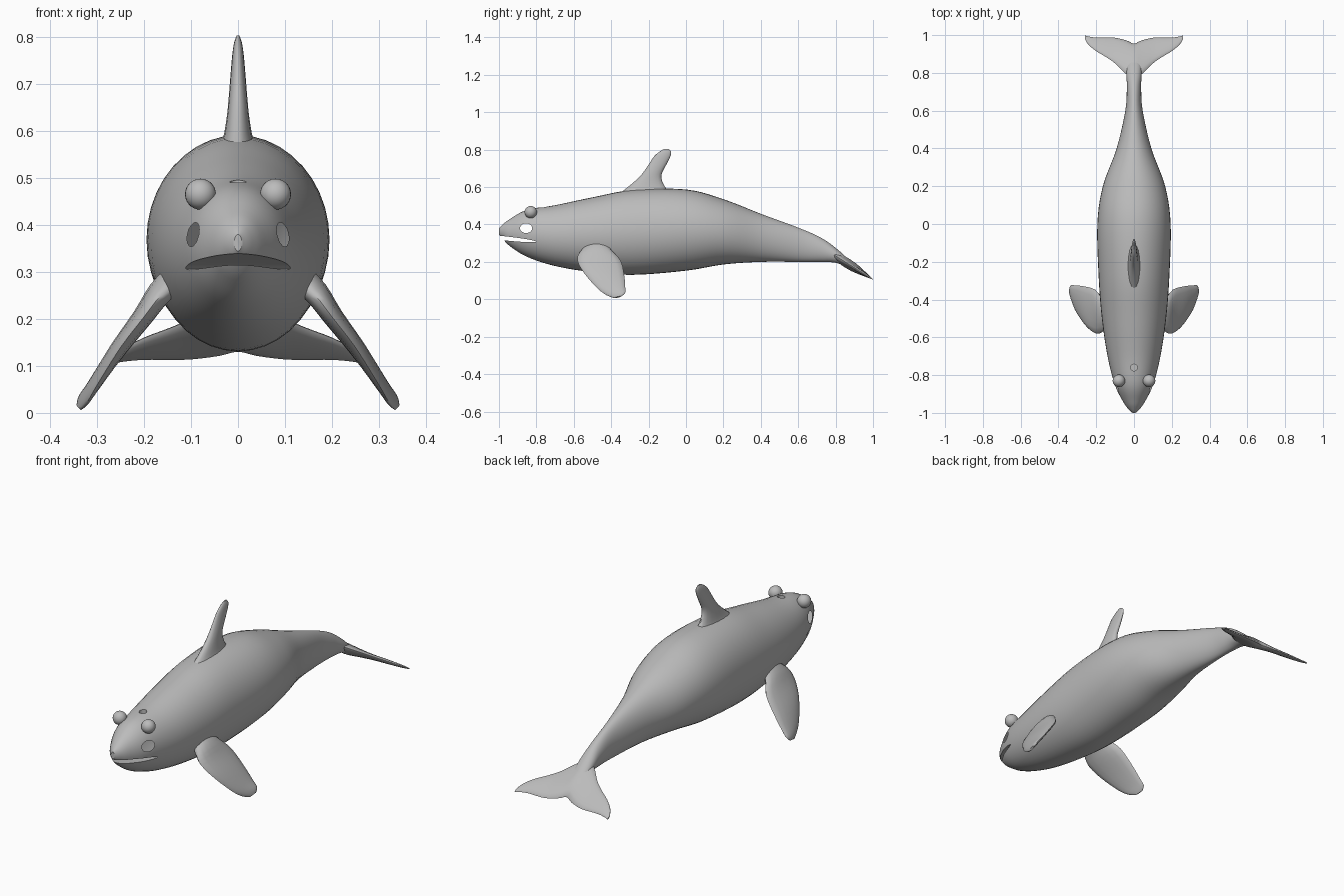
import bpy, bmesh, math
from mathutils import Vector

if "Cube" in bpy.data.objects:
    bpy.data.objects.remove(bpy.data.objects["Cube"])

grey = bpy.data.materials.new("soft grey")
grey.use_nodes = True
grey.diffuse_color = (0.5, 0.5, 0.5, 1)
grey.node_tree.nodes["Principled BSDF"].inputs["Base Color"].default_value = (0.5, 0.5, 0.5, 1)


def spline(rows, steps):
    """Smoothly interpolate rows of numbers."""
    pts = [Vector(r) for r in rows]
    out = []
    for i in range(len(pts) - 1):
        a, b, c, d = pts[max(i - 1, 0)], pts[i], pts[i + 1], pts[min(i + 2, len(pts) - 1)]
        for k in range(steps):
            t = k / steps
            out.append(0.5 * (2 * b + (c - a) * t + (2 * a - 5 * b + 4 * c - d) * t ** 2
                              + (3 * b - a - 3 * c + d) * t ** 3))
    return out + [pts[-1]]


def loft(name, rings):
    """Skin closed rings of points and cap both ends."""
    bm = bmesh.new()
    loops = [[bm.verts.new(p) for p in ring] for ring in rings]
    n = len(loops[0])
    for a, b in zip(loops, loops[1:]):
        for i in range(n):
            j = (i + 1) % n
            bm.faces.new((a[i], a[j], b[j], b[i]))
    bm.faces.new(loops[0])
    bm.faces.new(loops[-1])
    bmesh.ops.recalc_face_normals(bm, faces=bm.faces)
    mesh = bpy.data.meshes.new(name)
    bm.to_mesh(mesh)
    bm.free()
    mesh.materials.append(grey)
    ob = bpy.data.objects.new(name, mesh)
    bpy.context.collection.objects.link(ob)
    return ob


def ellipse(centre, u, v, n):
    return [centre + u * math.cos(math.tau * i / n) + v * math.sin(math.tau * i / n)
            for i in range(n)]


def fin(name, sections, normal, steps=3, n=16):
    """Sections hold leading point, trailing point and half thickness."""
    normal = Vector(normal).normalized()
    rings = []
    for s in spline([(*a, *b, t) for a, b, t in sections], steps):
        lead, trail = Vector(s[0:3]), Vector(s[3:6])
        rings.append(ellipse((lead + trail) / 2, (lead - trail) / 2, normal * s[6], n))
    return loft(name, rings)


def smooth(ob, degrees=40):
    bpy.ops.object.select_all(action="DESELECT")
    ob.select_set(True)
    bpy.context.view_layer.objects.active = ob
    bpy.ops.object.shade_smooth_by_angle(angle=math.radians(degrees))


# Body: y, top, bottom, half width
profile = [
    (-1.0, .38, .345, .008), (-.98, .40, .323, .03), (-.94, .43, .283, .058),
    (-.85, .478, .227, .102), (-.7, .503, .178, .14), (-.5, .545, .145, .17),
    (-.28, .585, .131, .187), (0, .587, .153, .194), (.2, .535, .186, .165),
    (.4, .457, .20, .092), (.6, .383, .20, .046), (.72, .33, .20, .038),
    (.8, .275, .195, .04), (.87, .213, .17, .035), (.93, .16, .142, .02),
]
rings = [ellipse(Vector((0, y, (top + low) / 2)), Vector((w, 0, 0)), Vector((0, 0, (top - low) / 2)), 40)
         for y, top, low, w in spline(profile, 5)]
body = loft("body", rings)

# Cutters for the mouth slit, blowhole and side openings
EYE_Y, EYE_Z = -.855, .38
mouth = fin("mouth_cutter", [((x, -1.15, .345), (x, -.8, .308), .011) for x in (-.2, .2)],
            (0, 0, 1), 1, 24)
blowhole = loft("blowhole_cutter", [ellipse(Vector((0, -.76, z)), Vector((.018, 0, 0)),
                                            Vector((0, .018, 0)), 16) for z in (.47, .6)])
sides = loft("side_opening_cutter", [ellipse(Vector((x, EYE_Y, EYE_Z)), Vector((0, .033, 0)),
                                             Vector((0, 0, .026)), 16) for x in (-.3, .3)])
bpy.context.view_layer.objects.active = body
for cutter in (mouth, blowhole, sides):
    cutter.hide_render = True
    mod = body.modifiers.new(cutter.name, "BOOLEAN")
    mod.operation, mod.solver, mod.object = "DIFFERENCE", "EXACT", cutter
    bpy.ops.object.modifier_apply(modifier=mod.name)
    bpy.data.objects.remove(cutter)

# Open the shell at the side openings by removing the tunnel walls
bm = bmesh.new()
bm.from_mesh(body.data)
walls = [f for f in bm.faces if abs(f.normal.x) < .01 and
         all(math.hypot(v.co.y - EYE_Y, v.co.z - EYE_Z) < .034 for v in f.verts)]
bmesh.ops.delete(bm, geom=walls, context="FACES")
bm.to_mesh(body.data)
bm.free()
smooth(body)

# Dorsal fin, flaring into the back: front y, rear y, height, half thickness
dorsal = [(-.37, -.06, .555, .045), (-.33, -.10, .585, .032), (-.275, -.127, .63, .024),
          (-.235, -.13, .67, .02), (-.20, -.105, .72, .016), (-.17, -.083, .765, .012),
          (-.14, -.08, .79, .008), (-.117, -.093, .804, .003)]
smooth(fin("dorsal_fin", [((0, a, z), (0, b, z), t) for a, b, z, t in dorsal], (1, 0, 0)), 60)

# Tail flukes: x, leading y, trailing y, half thickness
half = [(0, .77, .955, .026), (.04, .792, .972, .02), (.1, .85, .986, .013),
        (.15, .885, .987, .011), (.2, .915, .987, .009), (.242, .95, .993, .006),
        (.26, .98, .999, .003)]
span = [(-x, a, b, t) for x, a, b, t in reversed(half[1:])] + half


def slope(y):
    return .232 - .63 * (y - .8)


smooth(fin("tail_flukes", [((x, a, slope(a)), (x, b, slope(b)), t) for x, a, b, t in span],
           (0, .53, .85)), 60)

# Flippers and eyes, mirrored
flipper = [
    ((.12, -.53, .29), (.12, -.42, .30), .034), ((.165, -.57, .25), (.165, -.40, .265), .027),
    ((.2, -.58, .205), (.205, -.348, .205), .022), ((.25, -.545, .14), (.265, -.33, .125), .018),
    ((.3, -.475, .06), (.31, -.325, .065), .013), ((.322, -.425, .022), (.335, -.325, .035), .01),
    ((.336, -.385, .007), (.342, -.345, .016), .005),
]
for side, s in (("left", 1), ("right", -1)):
    sections = [((s * a[0], a[1], a[2]), (s * b[0], b[1], b[2]), t) for a, b, t in flipper]
    smooth(fin(side + "_flipper", sections, (s * .82, 0, .57)), 60)
    bpy.ops.mesh.primitive_uv_sphere_add(segments=24, ring_count=14, radius=.033,
                                         location=(s * .08, -.83, .466))
    eye = bpy.context.object
    eye.name = side + "_eye"
    eye.data.materials.append(grey)
    smooth(eye)
